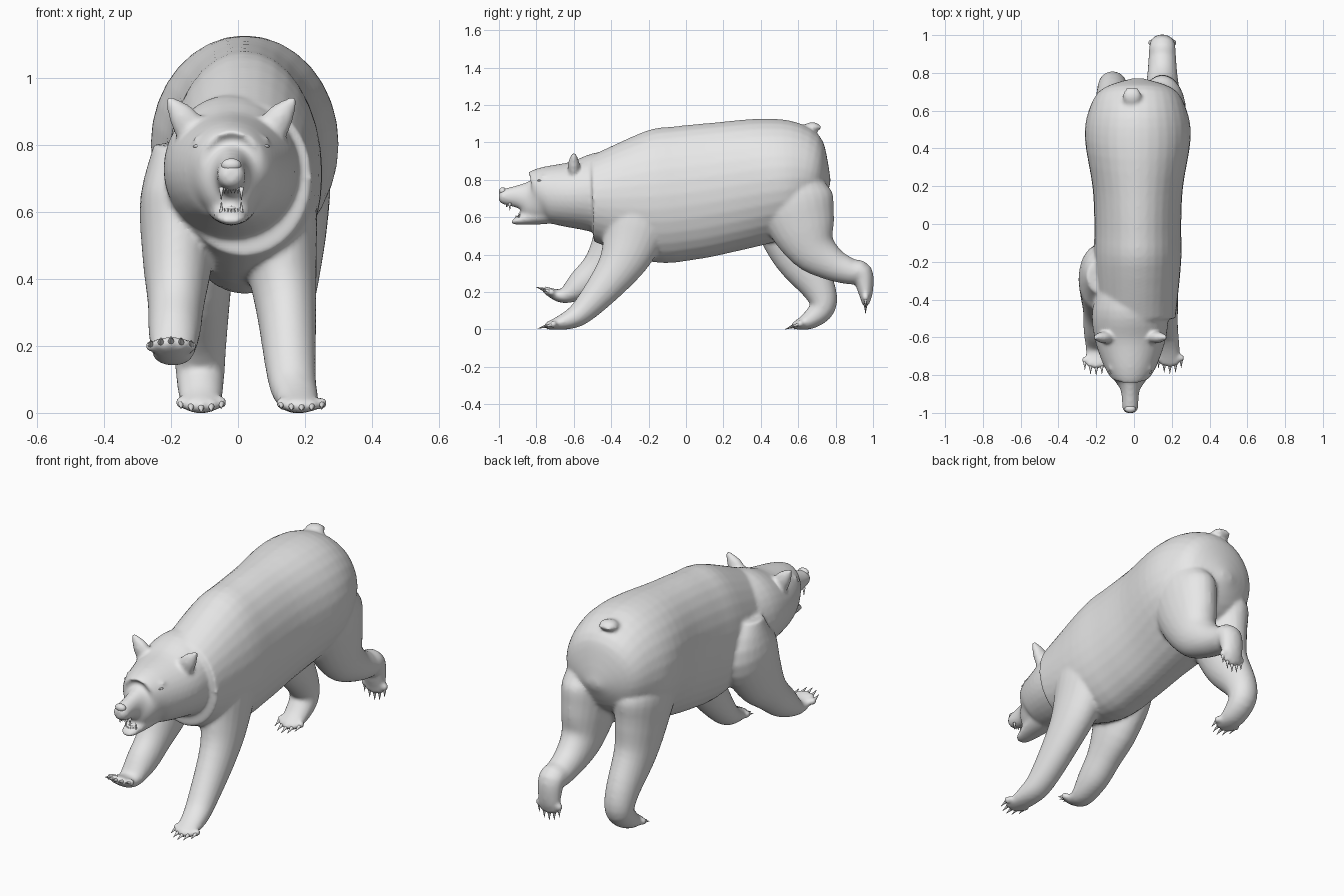
import bpy, bmesh, math
from mathutils import Vector, Matrix

old = bpy.data.objects.get("Cube")
if old:
    bpy.data.objects.remove(old, do_unlink=True)

GREY = (.8, .8, .8, 1)
fur = bpy.data.materials.new("plain grey")
fur.use_nodes = True
fur.diffuse_color = GREY
for node in fur.node_tree.nodes:
    if node.type == 'BSDF_PRINCIPLED':
        node.inputs["Base Color"].default_value = GREY

SIDE = Vector((1, 0, 0))
HEAD_X = -.02          # the head sits slightly off centre


def smooth_path(keys, steps):
    """Catmull-Rom interpolation through equally long keys."""
    padded = [keys[0], *keys, keys[-1]]
    path = []
    for a, b, c, d in zip(padded, padded[1:], padded[2:], padded[3:]):
        for i in range(steps):
            t = i / steps
            path.append((b * 2 + (c - a) * t + (a * 2 - b * 5 + c * 4 - d) * t * t
                         + (b * 3 - a - c * 3 + d) * t ** 3) / 2)
    return path + [keys[-1]]


def tube(bm, x_start, x_end, keys, sides=24, steps=4):
    """Closed loft through keys of (y, z, side radius, other radius)."""
    last = len(keys) - 1
    keys = [Vector((x_start + (x_end - x_start) * i / last, *key))
            for i, key in enumerate(keys)]
    path = smooth_path(keys, steps)
    rings = []
    for i, point in enumerate(path):
        ahead = path[min(i + 1, len(path) - 1)]
        behind = path[max(i - 1, 0)]
        tangent = Vector((ahead - behind)[:3])
        up = tangent.cross(SIDE).normalized()
        across = up.cross(tangent).normalized()
        wide, tall = (max(radius, .001) for radius in point[3:])
        ring = []
        for j in range(sides):
            angle = math.tau * j / sides
            offset = across * math.cos(angle) * wide + up * math.sin(angle) * tall
            ring.append(bm.verts.new(Vector(point[:3]) + offset))
        rings.append(ring)
    for ring, following in zip(rings, rings[1:]):
        for j in range(sides):
            n = (j + 1) % sides
            bm.faces.new((ring[j], ring[n], following[n], following[j]))
    bm.faces.new(rings[0])
    bm.faces.new(rings[-1])


def ball(bm, centre, size, segments=16):
    matrix = Matrix.Translation(centre) @ Matrix.Diagonal((*size, 1))
    bmesh.ops.create_uvsphere(bm, u_segments=segments, v_segments=segments // 2,
                              radius=1, matrix=matrix)


def finish(bm, name):
    bmesh.ops.recalc_face_normals(bm, faces=bm.faces)
    for face in bm.faces:
        face.smooth = True
    mesh = bpy.data.meshes.new(name)
    bm.to_mesh(mesh)
    bm.free()
    mesh.materials.append(fur)
    obj = bpy.data.objects.new(name, mesh)
    bpy.context.collection.objects.link(obj)
    return obj


skin = bmesh.new()
claws = bmesh.new()


def leg(x_start, x_end, keys):
    """Leg through keys of (y, z, radius), rooted in the torso, ending in a clawed paw."""
    y, z, radius = keys[0]
    root = (y, z + .16, radius / 2)
    tube(skin, x_start, x_end,
         [(y, z, .045 + .4 * r, r) for y, z, r in (root, *keys)])
    heel, end = (Vector((x_end, y, z)) for y, z, r in keys[-2:])
    forward = (end - heel).normalized()
    for i in range(-2, 3):
        toe = end + SIDE * .03 * i - forward * .008 * i * i
        tip = toe + forward * .055
        ball(skin, toe, (.02, .02, .02), 12)
        tube(claws, toe.x, tip.x,
             [(toe.y, toe.z, .012, .012), (tip.y, tip.z, 0, 0)], 8, 3)


# Torso
tube(skin, .02, .02, [
    (-.5, .7, .2, .23), (-.2, .71, .23, .35), (0, .73, .23, .36), (.2, .76, .24, .35),
    (.45, .8, .28, .33), (.6, .81, .26, .29), (.71, .79, .19, .18), (.77, .78, .03, .02)], 32)

# Neck, skull and upper muzzle
tube(skin, HEAD_X, HEAD_X, [
    (-1, .71, .02, .02), (-.98, .71, .04, .04), (-.88, .71, .05, .07), (-.82, .7, .09, .13),
    (-.75, .72, .14, .15), (-.6, .72, .19, .18), (-.45, .73, .2, .22), (-.3, .73, .15, .2)], 32)

# Lower jaw
tube(skin, HEAD_X, HEAD_X, [
    (-.93, .58, .02, .01), (-.91, .58, .04, .02), (-.79, .61, .07, .05), (-.7, .63, .08, .06)])

# Ears and brows
for s in (-1, 1):
    tube(skin, HEAD_X + s * .11, HEAD_X + s * .19, [
        (-.6, .83, .05, .03), (-.6, .89, .04, .03), (-.6, .94, .01, .01)])
    ball(skin, (HEAD_X + s * .08, -.76, .815), (.035, .03, .015))

# Left foreleg, planted
leg(.1, .19, [(-.25, .64, .18), (-.3, .45, .15), (-.38, .3, .11),
              (-.54, .11, .07), (-.63, .05, .05), (-.74, .02, .02)])

# Right foreleg, lifted
leg(-.17, -.2, [(-.28, .64, .18), (-.36, .46, .15), (-.46, .33, .1),
                (-.56, .24, .08), (-.66, .18, .04), (-.75, .21, .02)])

# Left hind leg, kicked back with a hanging foot
leg(.15, .15, [(.58, .72, .2), (.62, .56, .18), (.68, .43, .13), (.78, .35, .09),
               (.88, .31, .07), (.94, .3, .06), (.96, .2, .04), (.96, .14, .02)])

# Right hind leg, planted
leg(-.12, -.11, [(.52, .7, .2), (.55, .54, .17), (.6, .39, .13), (.71, .22, .09),
                 (.73, .12, .07), (.66, .05, .05), (.58, .02, .02)])

# Tail stub
tube(skin, -.01, -.01, [
    (.58, 1.02, .03, .03), (.63, 1.06, .04, .03), (.68, 1.08, .05, .03), (.72, 1.08, .03, .01)])

# Blend all the flesh into one smooth skin
body = finish(skin, "bear_body")
blend = body.modifiers.new("blend", 'REMESH')
blend.mode = 'VOXEL'
blend.voxel_size = .01
blend.use_smooth_shade = True
soften = body.modifiers.new("soften", 'SMOOTH')
soften.factor = .5
soften.iterations = 7

finish(claws, "claws")

# Nose pad
nose = bmesh.new()
ball(nose, (HEAD_X, -.98, .74), (.03, .02, .02))
finish(nose, "nose")

# Eyes with lids
eyes = bmesh.new()
for s in (-1, 1):
    x = HEAD_X + s * .09
    ball(eyes, (x, -.78, .785), (.017, .017, .014))
    ball(eyes, (x, -.78, .796), (.025, .02, .007))
finish(eyes, "eyes")

# Tongue
tongue = bmesh.new()
ball(tongue, (HEAD_X, -.84, .61), (.03, .06, .012))
finish(tongue, "tongue")

# Teeth: a pair of fangs and a row of small teeth in each jaw
teeth = bmesh.new()
for front, gum, direction in ((-.96, .675, -1), (-.91, .59, 1)):
    for i in range(-3, 4):
        length, radius = (.04, .008) if abs(i) == 3 else (.02, .005)
        x = HEAD_X + i * .01
        y = front + .002 * i * i
        tube(teeth, x, x, [(y, gum, radius, radius), (y, gum + direction * length, 0, 0)], 8, 2)
finish(teeth, "teeth")
